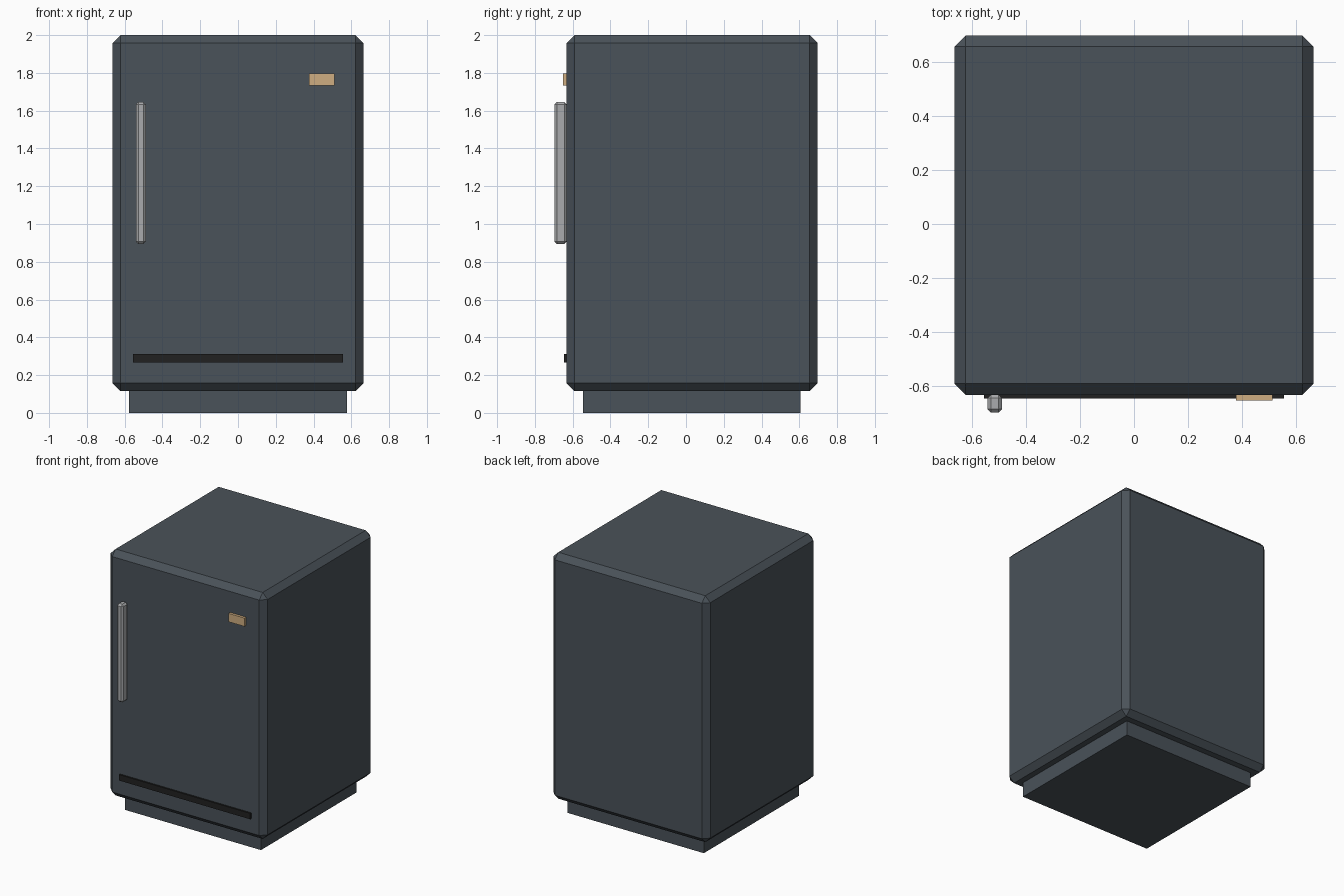
import bpy

if "Cube" in bpy.data.objects:
    bpy.data.objects.remove(bpy.data.objects["Cube"])


def material(name, rgb):
    m = bpy.data.materials.new(name)
    m.diffuse_color = (*rgb, 1.0)
    m.use_nodes = True
    m.node_tree.nodes["Principled BSDF"].inputs["Base Color"].default_value = m.diffuse_color
    return m


def box(name, lo, hi, mat, bevel=0.0):
    """Axis-aligned box from two corners, with an optional flat chamfer."""
    centre = [(a + b) / 2 for a, b in zip(lo, hi)]
    bpy.ops.mesh.primitive_cube_add(size=1, location=centre)
    ob = bpy.context.object
    ob.name = name
    ob.scale = [b - a for a, b in zip(lo, hi)]
    bpy.ops.object.transform_apply(location=False, rotation=False, scale=True)
    ob.data.materials.append(mat)
    if bevel:
        mod = ob.modifiers.new("chamfer", 'BEVEL')
        mod.width = bevel
        mod.segments = 1
    return ob


slate = material("slate grey", (0.068, 0.084, 0.100))
steel = material("brushed steel", (0.40, 0.41, 0.42))
brass = material("pale brass", (0.62, 0.42, 0.22))
black = material("vent black", (0.015, 0.015, 0.015))

# Cabinet and recessed plinth
box("cabinet", (-0.664, -0.632, 0.115), (0.664, 0.697, 2.0), slate, 0.042)
box("plinth", (-0.576, -0.545, 0.0), (0.576, 0.607, 0.13), slate)

# Door details: handle, badge plate and vent strip
box("handle", (-0.541, -0.697, 0.895), (-0.488, -0.630, 1.645), steel, 0.013)
box("badge_plate", (0.377, -0.652, 1.734), (0.511, -0.630, 1.798), brass)
box("vent_strip", (-0.555, -0.645, 0.268), (0.555, -0.630, 0.313), black)
